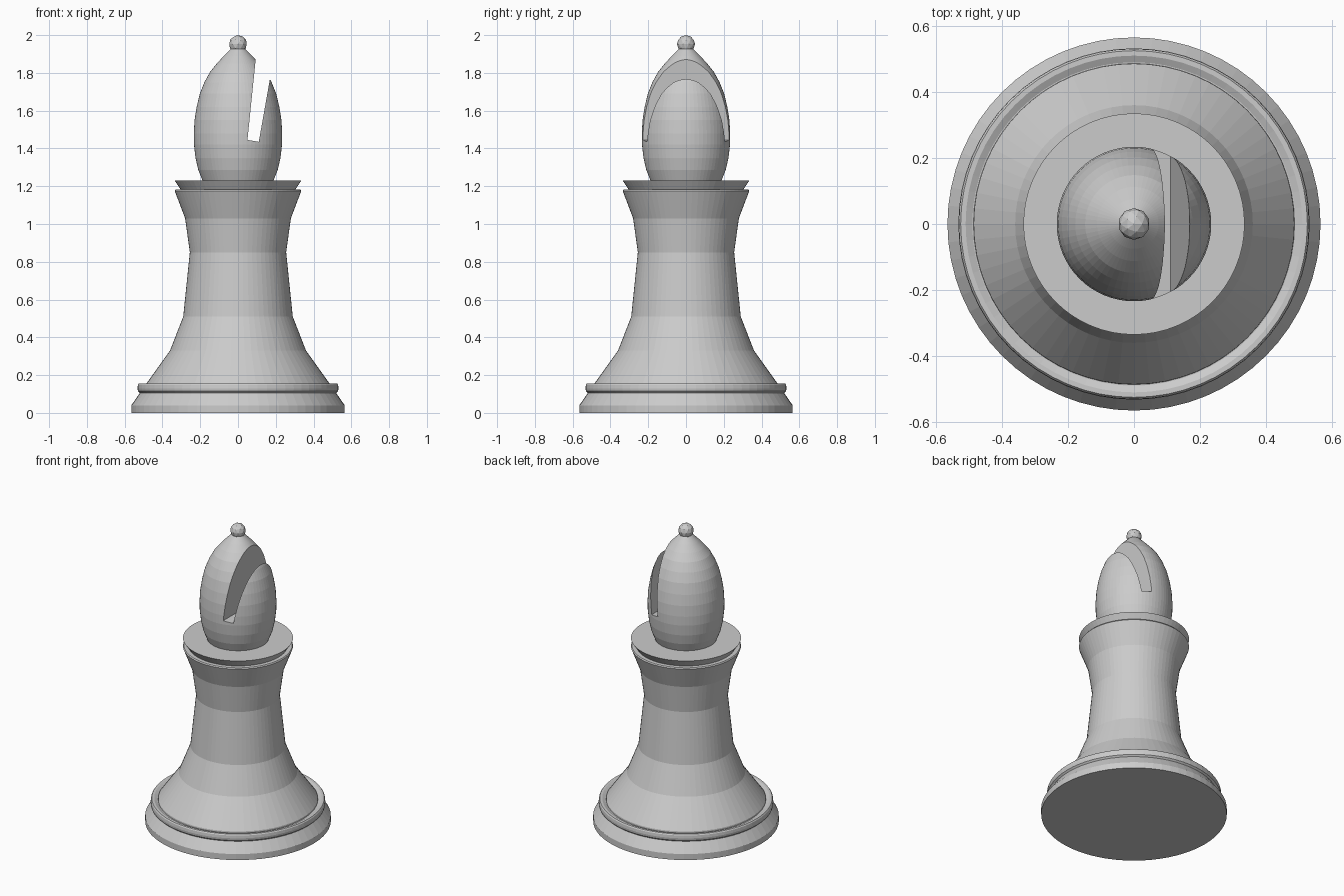
import bpy, bmesh, math

cube = bpy.data.objects.get("Cube")
if cube:
    bpy.data.objects.remove(cube, do_unlink=True)

grey = bpy.data.materials.new("grey")
COLOUR = (0.6, 0.6, 0.6, 1)
grey.use_nodes = True
grey.diffuse_color = COLOUR
grey.node_tree.nodes["Principled BSDF"].inputs["Base Color"].default_value = COLOUR


def add_object(name, bm):
    bmesh.ops.recalc_face_normals(bm, faces=bm.faces)
    mesh = bpy.data.meshes.new(name)
    bm.to_mesh(mesh)
    bm.free()
    mesh.materials.append(grey)
    obj = bpy.data.objects.new(name, mesh)
    bpy.context.collection.objects.link(obj)
    return obj


def lathe(name, profile, sides=64):
    """Turn (radius, z) points into a closed solid with capped ends."""
    bm = bmesh.new()
    rings = []
    for r, z in profile:
        rings.append([bm.verts.new((r * math.cos(a), r * math.sin(a), z))
                      for a in (math.tau * i / sides for i in range(sides))])
    for low, high in zip(rings, rings[1:]):
        for i in range(sides):
            j = (i + 1) % sides
            bm.faces.new((low[i], low[j], high[j], high[i]))
    bm.faces.new(rings[0][::-1])
    bm.faces.new(rings[-1])
    return add_object(name, bm)


# Stepped foot with a rounded bead and a shallow groove inside it
lathe("base", [(0.565, 0), (0.565, 0.04), (0.52, 0.105), (0.53, 0.115), (0.532, 0.13),
               (0.53, 0.148), (0.525, 0.155), (0.51, 0.155), (0.49, 0.145)])

# Flared stem
lathe("stem", [(0.487, 0.14), (0.485, 0.155), (0.36, 0.33), (0.29, 0.51), (0.255, 0.85),
               (0.28, 1.03), (0.335, 1.175), (0.33, 1.182), (0.30, 1.182)])

# Collar widening upwards to a flat top
lathe("collar", [(0.30, 1.175), (0.305, 1.185), (0.335, 1.23)])

# Egg-shaped head
head = lathe("head", [(0.18, 1.21), (0.19, 1.235), (0.21, 1.285), (0.225, 1.35), (0.233, 1.42),
                      (0.234, 1.48), (0.23, 1.55), (0.219, 1.62), (0.202, 1.69), (0.178, 1.75),
                      (0.148, 1.805), (0.112, 1.85), (0.075, 1.89), (0.045, 1.92), (0.03, 1.935)])

# Wedge-shaped slot cut through the left of the head
bm = bmesh.new()
wedge = [(0.05, 1.445), (0.11, 1.435), (0.228, 2.1), (0.117, 2.1)]
face = bm.faces.new([bm.verts.new((x, -0.5, z)) for x, z in wedge])
out = bmesh.ops.extrude_face_region(bm, geom=[face])
moved = [v for v in out["geom"] if isinstance(v, bmesh.types.BMVert)]
bmesh.ops.translate(bm, verts=moved, vec=(0, 1, 0))
cutter = add_object("slot_cutter", bm)

slot = head.modifiers.new("slot", "BOOLEAN")
slot.operation = "DIFFERENCE"
slot.solver = "EXACT"
slot.object = cutter
bpy.context.view_layer.objects.active = head
head.select_set(True)
bpy.ops.object.modifier_apply(modifier=slot.name)
bpy.data.objects.remove(cutter, do_unlink=True)

# Small faceted ball on the tip
bm = bmesh.new()
bmesh.ops.create_icosphere(bm, subdivisions=2, radius=0.048)
bmesh.ops.translate(bm, verts=bm.verts, vec=(0, 0, 1.952))
add_object("finial", bm)
